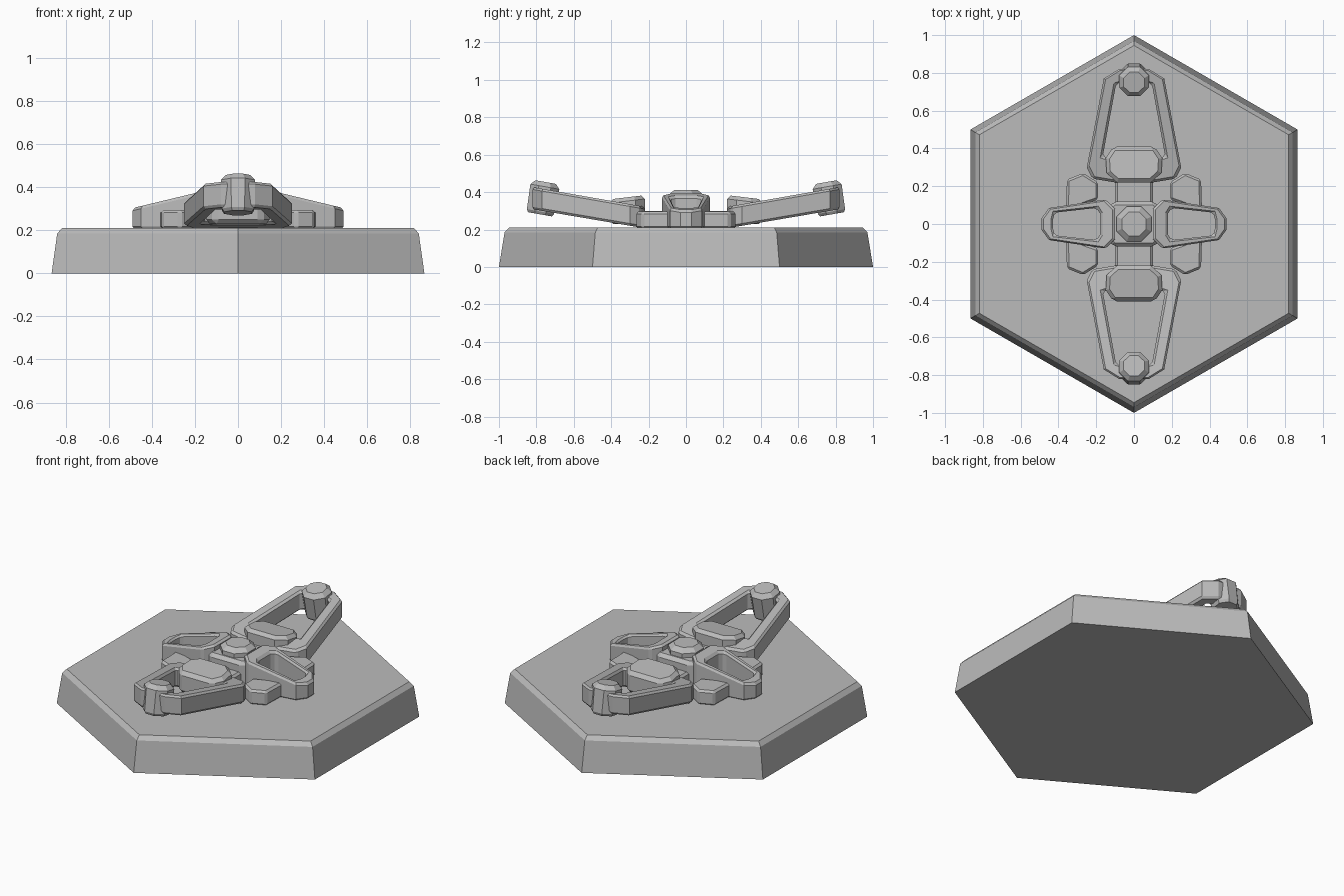
import bpy, bmesh, math
from mathutils import Matrix, Vector

cube = bpy.data.objects.get("Cube")
if cube:
    bpy.data.objects.remove(cube, do_unlink=True)

grey = bpy.data.materials.new("stone_grey")
GREY = (0.5, 0.5, 0.5, 1)
grey.diffuse_color = GREY
grey.use_nodes = True
grey.node_tree.nodes["Principled BSDF"].inputs["Base Color"].default_value = GREY


def finish(name, bm, turn=0, chamfer=0):
    bmesh.ops.recalc_face_normals(bm, faces=bm.faces)
    bm.transform(Matrix.Rotation(math.radians(turn), 4, "Z"))
    mesh = bpy.data.meshes.new(name)
    bm.to_mesh(mesh)
    bm.free()
    mesh.materials.append(grey)
    ob = bpy.data.objects.new(name, mesh)
    bpy.context.collection.objects.link(ob)
    if chamfer:
        mod = ob.modifiers.new("chamfer", "BEVEL")
        mod.width = chamfer
        mod.segments = 1
        mod.limit_method = "ANGLE"
        mod.angle_limit = math.radians(50)
    return ob


def mirrored(half):
    return half + [(u, -v) for u, v in reversed(half)]


def block(name, outline, low, high, turn=0, chamfer=0.012):
    """Solid with a given plan; low and high are heights along u."""
    bm = bmesh.new()
    bottom = [bm.verts.new((u, v, low(u))) for u, v in outline]
    top = [bm.verts.new((u, v, high(u))) for u, v in outline]
    bm.faces.new(bottom)
    bm.faces.new(top)
    for i in range(len(outline)):
        j = (i + 1) % len(outline)
        bm.faces.new((bottom[i], bottom[j], top[j], top[i]))
    return finish(name, bm, turn, chamfer)


def frame(name, outer, inner, low, high, turn, chamfer=0.012):
    """Open loop between two plans that have the same point count."""
    bm = bmesh.new()
    loops = [[bm.verts.new((u, v, z(u))) for u, v in plan]
             for plan, z in ((outer, low), (outer, high), (inner, high), (inner, low))]
    for k in range(4):
        a, b = loops[k], loops[(k + 1) % 4]
        for i in range(len(outer)):
            j = (i + 1) % len(outer)
            bm.faces.new((a[i], a[j], b[j], b[i]))
    return finish(name, bm, turn, chamfer)


def stack(name, sides, rings, turn=0, lean=0, centre=(0, 0, 0)):
    """Faceted solid of revolution from (radius, height) rings."""
    bm = bmesh.new()
    loops = []
    for r, z in rings:
        loops.append([bm.verts.new((r * math.cos(a), r * math.sin(a), z))
                      for a in (math.tau * (i + 0.5) / sides for i in range(sides))])
    bm.faces.new(loops[0])
    bm.faces.new(loops[-1])
    for a, b in zip(loops, loops[1:]):
        for i in range(sides):
            j = (i + 1) % sides
            bm.faces.new((a[i], a[j], b[j], b[i]))
    bm.transform(Matrix.Translation(centre) @ Matrix.Rotation(math.radians(lean), 4, "Y"))
    return finish(name, bm, turn)


def level(z):
    return lambda u: z


def slope(z, rate, start):
    return lambda u: z + rate * (u - start)


# Hexagonal base with sloping sides and a narrow bevelled rim
stack("hexagonal_base", 6, [(1, 0), (0.97, 0.185), (0.945, 0.21)])

# Long arms to front and back: open frame, pad and end knob
arm_outer = mirrored([(0.22, 0.1), (0.24, 0.22), (0.3, 0.25), (0.77, 0.16), (0.82, 0.08)])
arm_inner = mirrored([(0.34, 0.09), (0.345, 0.12), (0.36, 0.165), (0.74, 0.095), (0.76, 0.04)])
pad_plan = mirrored([(0.22, 0.09), (0.27, 0.145), (0.35, 0.15), (0.41, 0.11)])
for side, turn in (("front", -90), ("back", 90)):
    frame(side + "_arm", arm_outer, arm_inner,
          slope(0.21, 0.17, 0.24), slope(0.325, 0.175, 0.24), turn)
    block(side + "_pad", pad_plan, level(0.23), slope(0.38, -0.12, 0.25), turn, 0.02)
    stack(side + "_knob", 8, [(0.07, -0.09), (0.08, -0.075), (0.085, 0.06), (0.06, 0.085)],
          turn, -10, (0.765, 0, 0.37))

# Short open frames to left and right
short_outer = mirrored([(0.1, 0.08), (0.15, 0.13), (0.45, 0.085), (0.49, 0.03)])
short_inner = mirrored([(0.18, 0.055), (0.2, 0.085), (0.42, 0.06), (0.43, 0.02)])
for side, turn in (("left", 0), ("right", 180)):
    frame(side + "_frame", short_outer, short_inner,
          level(0.205), slope(0.385, -0.24, 0.15), turn)

# Corner links between the arms and the short frames
corner = [(0.19, 0.13), (0.36, 0.07), (0.355, 0.235), (0.27, 0.27), (0.19, 0.22)]
for end, sy in (("front", -1), ("back", 1)):
    for side, sx in (("left", 1), ("right", -1)):
        block(f"{end}_{side}_link", [(sx * x, sy * y) for x, y in corner],
              level(0.205), level(0.295))

# Central spine, hub and faceted boss
block("spine", mirrored([(-0.26, 0.1), (0.26, 0.1)]), level(0.205), level(0.3), 90)
block("hub", mirrored([(-0.15, 0.07), (-0.11, 0.12), (0.11, 0.12), (0.15, 0.07)]),
      level(0.205), level(0.36), 0, 0.02)
stack("boss", 8, [(0.1, 0.3), (0.1, 0.385), (0.07, 0.41)])
